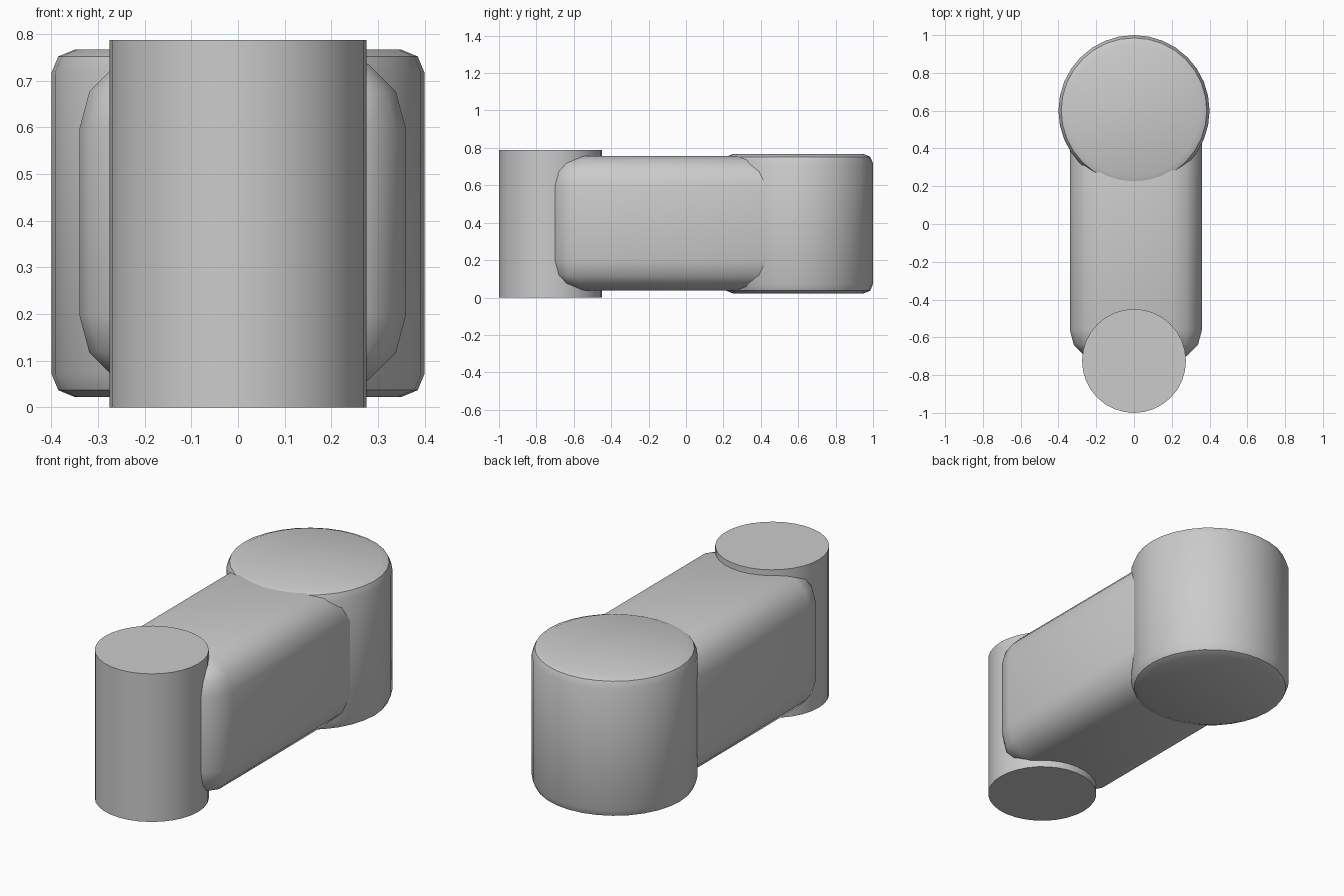
import bpy
from math import radians

cube = bpy.data.objects.get("Cube")
if cube:
    bpy.data.objects.remove(cube, do_unlink=True)

grey = bpy.data.materials.new("plain_grey")
grey.use_nodes = True
grey.diffuse_color = (0.6, 0.6, 0.6, 1)
grey.node_tree.nodes["Principled BSDF"].inputs["Base Color"].default_value = (0.6, 0.6, 0.6, 1)


def finish(name, bevel=0, segments=1):
    """Name the active object, colour it, round its edges and smooth it."""
    obj = bpy.context.object
    obj.name = name
    obj.data.materials.append(grey)
    bpy.ops.object.transform_apply(location=False, rotation=False, scale=True)
    if bevel:
        mod = obj.modifiers.new("rounded_edges", 'BEVEL')
        mod.width = bevel
        mod.segments = segments
        mod.limit_method = 'ANGLE'
        mod.angle_limit = radians(40)
        bpy.ops.object.modifier_apply(modifier=mod.name)
    bpy.ops.object.shade_smooth_by_angle(angle=radians(35))


def cylinder(name, radius, y, bottom, top, bevel=0, segments=1):
    bpy.ops.mesh.primitive_cylinder_add(
        vertices=32, radius=radius, depth=top - bottom,
        location=(0, y, (bottom + top) / 2))
    finish(name, bevel, segments)


# Narrow front post with crisp rims
cylinder("front_post", 0.275, -0.725, 0, 0.788)

# Wide rear hub with softened rims
cylinder("rear_hub", 0.4, 0.6, 0.022, 0.767, 0.05, 2)

# Rounded arm joining the post and the hub
bpy.ops.mesh.primitive_cube_add(size=1, location=(0.01, -0.05, 0.397))
bpy.context.object.scale = (0.7, 1.34, 0.72)
finish("link_arm", 0.16, 3)
